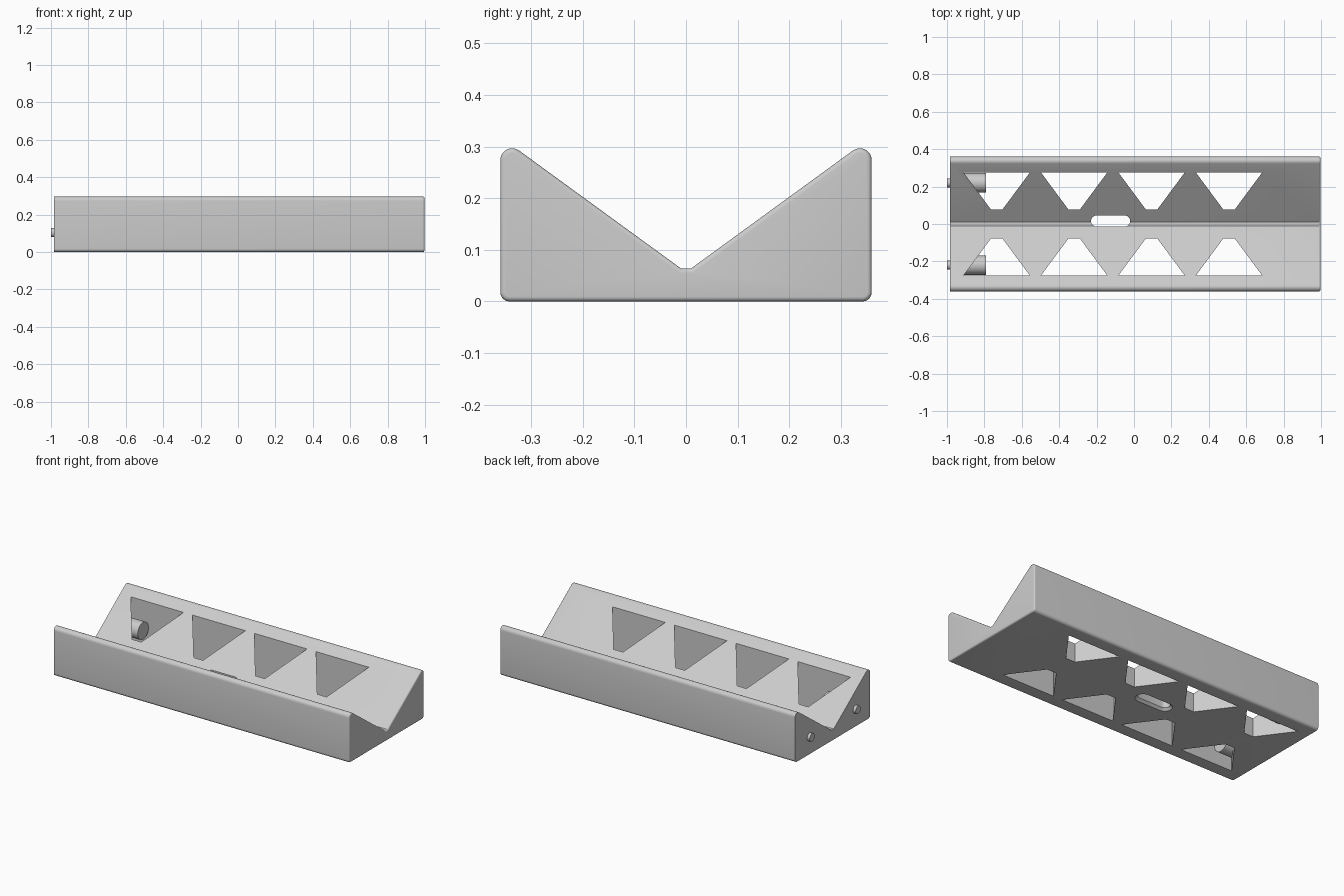
import bpy, bmesh, math
from mathutils import Vector

if "Cube" in bpy.data.objects:
    bpy.data.objects.remove(bpy.data.objects["Cube"])

grey = bpy.data.materials.new("light_grey")
grey.diffuse_color = (0.6, 0.6, 0.6, 1)
grey.use_nodes = True
grey.node_tree.nodes["Principled BSDF"].inputs["Base Color"].default_value = grey.diffuse_color


def loft(name, rings):
    """Closed solid through a list of equally sized point rings."""
    bm = bmesh.new()
    loops = [[bm.verts.new(p) for p in ring] for ring in rings]
    n = len(loops[0])
    for a, b in zip(loops, loops[1:]):
        for i in range(n):
            j = (i + 1) % n
            bm.faces.new((a[i], a[j], b[j], b[i]))
    bm.faces.new(loops[0][::-1])
    bm.faces.new(loops[-1])
    bmesh.ops.recalc_face_normals(bm, faces=bm.faces)
    mesh = bpy.data.meshes.new(name)
    bm.to_mesh(mesh)
    bm.free()
    mesh.materials.append(grey)
    ob = bpy.data.objects.new(name, mesh)
    bpy.context.collection.objects.link(ob)
    return ob


def rounded(corners, steps=8):
    """Polygon with each (x, y, radius) corner replaced by an arc."""
    out = []
    for i, (x, y, r) in enumerate(corners):
        p = Vector((x, y))
        if r == 0:
            out.append(p)
            continue
        a = (Vector(corners[i - 1][:2]) - p).normalized()
        b = (Vector(corners[(i + 1) % len(corners)][:2]) - p).normalized()
        half = a.angle(b) / 2
        centre = p + (a + b).normalized() * (r / math.sin(half))
        start = p + a * (r / math.tan(half)) - centre
        end = p + b * (r / math.tan(half)) - centre
        sweep = math.atan2(start.x * end.y - start.y * end.x, start.dot(end))
        for k in range(steps + 1):
            t = sweep * k / steps
            c, s = math.cos(t), math.sin(t)
            out.append(centre + Vector((start.x * c - start.y * s, start.x * s + start.y * c)))
    return out


def inset(poly, d):
    """Offset a counter-clockwise polygon inwards."""
    out = []
    for i, p in enumerate(poly):
        a = (p - poly[i - 1]).normalized()
        b = (poly[(i + 1) % len(poly)] - p).normalized()
        na, nb = Vector((-a.y, a.x)), Vector((-b.y, b.x))
        out.append(p + (na + nb) * (d / (1 + na.dot(nb))))
    return out


def smooth(ob):
    bpy.ops.object.select_all(action='DESELECT')
    ob.select_set(True)
    bpy.context.view_layer.objects.active = ob
    bpy.ops.object.shade_smooth_by_angle(angle=math.radians(30))


# V-shaped cradle body, with a small fillet around the right end
W, R, LEFT, RIGHT = 0.36, 0.023, -0.983, 0.997
PEAK = 0.345
profile = rounded([(-W, 0, 0.018), (W, 0, 0.018), (W, PEAK - 0.026, R),
                   (0.01, 0.064, 0), (-0.01, 0.064, 0), (-W, PEAK - 0.026, R)])
f = 0.009
sections = [(LEFT, 0)]
for k in range(6):
    t = math.pi / 2 * k / 5
    sections.append((RIGHT - f + f * math.sin(t), f * (1 - math.cos(t))))
body = loft("cradle_body", [[(x, p.x, p.y) for p in inset(profile, d)] for x, d in sections])

# Four tapered windows through each slope
cutters = []
for side in (-1, 1):
    for i in range(4):
        x = -0.734 + i * 0.414
        shape = [(x - 0.177, 0.275), (x - 0.031, 0.078), (x + 0.031, 0.078), (x + 0.177, 0.275)]
        cutters.append(loft("window_cutter", [[(px, side * py, z) for px, py in shape]
                                              for z in (-0.1, 0.5)]))

# Slot in the valley floor, flared underneath
def slot_ring(z, r):
    pts = []
    for k in range(32):
        t = 2 * math.pi * (k + 0.5) / 32
        shift = 0.076 if math.cos(t) > 0 else -0.076
        pts.append((-0.125 + shift + r * math.cos(t), 0.016 + r * math.sin(t), z))
    return pts

cutters.append(loft("slot_cutter", [slot_ring(-0.1, 0.043), slot_ring(0, 0.043),
                                    slot_ring(0.014, 0.029), slot_ring(0.3, 0.029)]))

for c in cutters:
    c.hide_render = True
    mod = body.modifiers.new("cut", 'BOOLEAN')
    mod.operation = 'DIFFERENCE'
    mod.solver = 'EXACT'
    mod.object = c
    bpy.context.view_layer.objects.active = body
    bpy.ops.object.modifier_apply(modifier=mod.name)
for c in cutters:
    bpy.data.objects.remove(c)
smooth(body)


# Round bosses inside the end windows and small pins on the left end
def rod(name, x0, x1, y, r):
    ring = [(y + r * math.cos(2 * math.pi * k / 32), 0.104 + r * math.sin(2 * math.pi * k / 32))
            for k in range(32)]
    smooth(loft(name, [[(x, a, b) for a, b in ring] for x in (x0, x1)]))

for label, y in (("front", -0.22), ("back", 0.22)):
    rod(label + "_boss", -0.95, -0.79, y, 0.052)
    rod(label + "_pin", -1.0, -0.95, y, 0.024)
